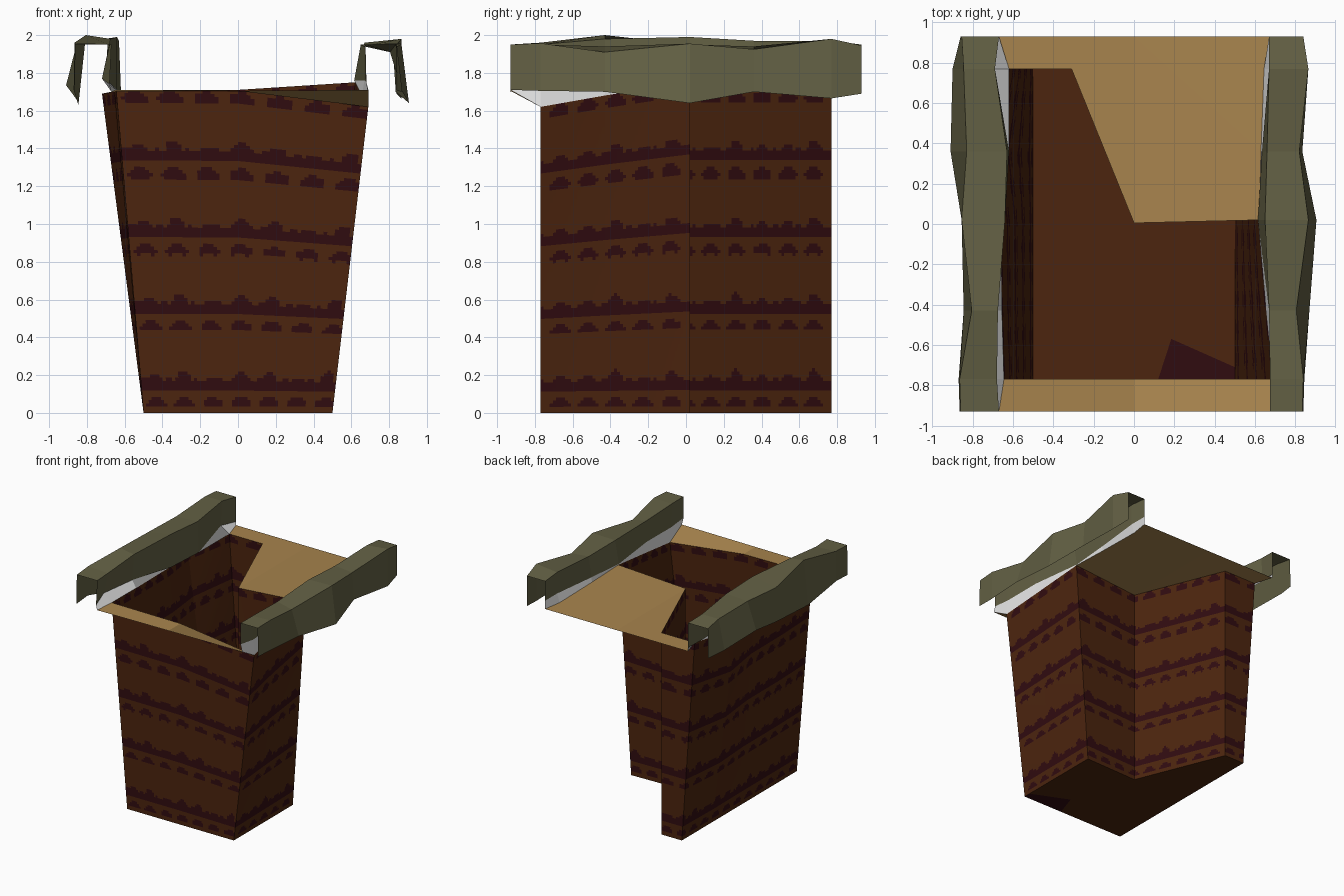
import bpy, bmesh, math
from mathutils import Vector

if "Cube" in bpy.data.objects:
    bpy.data.objects.remove(bpy.data.objects["Cube"])


def material(name, rgb):
    m = bpy.data.materials.new(name)
    m.diffuse_color = (*rgb, 1)
    m.use_nodes = True
    m.node_tree.nodes["Principled BSDF"].inputs["Base Color"].default_value = m.diffuse_color
    return m


BROWN = material("brown", (0.072, 0.018, 0.0045))
MAROON = material("dark_maroon", (0.030, 0.0035, 0.005))
TAN = material("tan", (0.39, 0.23, 0.075))
OLIVE = material("olive", (0.125, 0.118, 0.058))
WHITE = material("white", (0.8, 0.8, 0.8))


def finish(name, bm, mats):
    me = bpy.data.meshes.new(name)
    bm.to_mesh(me)
    bm.free()
    for m in mats:
        me.materials.append(m)
    ob = bpy.data.objects.new(name, me)
    bpy.context.collection.objects.link(ob)
    return ob


def polygons(name, polys, mats, indices=None):
    bm = bmesh.new()
    for i, poly in enumerate(polys):
        f = bm.faces.new([bm.verts.new(p) for p in poly])
        f.material_index = indices[i] if indices else 0
    bmesh.ops.remove_doubles(bm, verts=bm.verts, dist=1e-4)
    return finish(name, bm, mats)


def strip(name, a, b, mat):
    """Quads between two rows of points."""
    n = len(a) - 1
    polygons(name, [[a[i], a[i + 1], b[i + 1], b[i]] for i in range(n)], [mat])


# Stations along the two rails, front to back
YS = [-0.93, -0.77, -0.43, 0.02, 0.36, 0.77, 0.93]


def row(xs, zs):
    return [Vector(p) for p in zip(xs, YS, zs)]


# Rim edge, rail inner bottom, inner top, outer top, outer bottom
LEFT = [
    row([-.67, -.645, -.655, -.66, -.72, -.62, -.67], [1.70, 1.71, 1.70, 1.70, 1.69, 1.71, 1.71]),
    row([-.68, -.72, -.69, -.64, -.62, -.70, -.67], [1.74, 1.77, 1.76, 1.71, 1.71, 1.76, 1.74]),
    row([-.67, -.68, -.675, -.64, -.63, -.69, -.67], [1.95, 1.95, 1.98, 1.99, 1.97, 1.97, 1.95]),
    row([-.86, -.865, -.805, -.855, -.83, -.845, -.855], [1.95, 1.96, 2.0, 1.95, 1.96, 1.97, 1.95]),
    row([-.865, -.87, -.845, -.855, -.91, -.90, -.86], [1.70, 1.71, 1.63, 1.66, 1.735, 1.72, 1.70]),
]
RIGHT = [
    row([.69, .69, .655, .62, .63, .645, .67], [1.71, 1.62, 1.68, 1.75, 1.73, 1.71, 1.71]),
    row([.675, .68, .67, .615, .635, .67, .67], [1.77, 1.75, 1.76, 1.76, 1.77, 1.78, 1.78]),
    row([.675, .675, .67, .65, .66, .67, .67], [1.95, 1.95, 1.94, 1.95, 1.94, 1.96, 1.945]),
    row([.835, .84, .805, .865, .82, .865, .84], [1.95, 1.957, 1.91, 1.955, 1.925, 1.98, 1.945]),
    row([.84, .845, .87, .905, .835, .865, .84], [1.71, 1.705, 1.70, 1.64, 1.70, 1.665, 1.69]),
]

# Rails (open folded strips) and the white strips joining them to the rim
for side, rows in (("left", LEFT), ("right", RIGHT)):
    strip(side + "_rim_strip", rows[0], rows[1], WHITE)
    polys = []
    for a, b in zip(rows[1:], rows[2:]):
        polys += [[a[i], a[i + 1], b[i + 1], b[i]] for i in range(len(YS) - 1)]
    polygons(side + "_rail", polys, [OLIVE])

# Wall outline: bottom and matching top points, anticlockwise
L, R = LEFT[0], RIGHT[0]
front_mid = Vector((0, -0.77, 1.705))
notch = Vector((0, 0.005, 1.71))
back_step = Vector((-0.31, 0.77, 1.71))
top = [L[1], front_mid, R[1], R[2], R[3], notch, back_step, L[5], L[4], L[3], L[2]]
bottom = [Vector((0.5 * ((p.x > 0.4) - (p.x < -0.4)) or p.x, p.y, 0)) for p in top]


def is_pattern(s, v):
    """Scalloped band with a row of blobs below it, repeated up the wall."""
    f = (v * 4.22) % 1
    n = math.floor(s / 0.147)
    p = (s / 0.147) % 1 - 0.5
    bump = (0.09 + 0.05 * math.sin(n * 2.3)) * math.sqrt(max(0, 1 - (p / 0.24) ** 2))
    small = 0.035 * max(0, math.sin(s * 95))
    if 0.30 < f < 0.43 + max(bump, small):
        return True
    c = 0.14 - 0.35 * p * p
    return abs(p) < 0.36 and abs(f - c) < 0.07 * math.sqrt(1 - (p / 0.36) ** 2)


# Patterned walls
bm = bmesh.new()
ROWS, s0 = 101, 0.0
for k in range(len(top)):
    j = (k + 1) % len(top)
    length = (bottom[j] - bottom[k]).length
    cols = max(2, round(length / 0.016))
    grid = []
    for c in range(cols + 1):
        lo = bottom[k].lerp(bottom[j], c / cols)
        hi = top[k].lerp(top[j], c / cols)
        grid.append([bm.verts.new(lo.lerp(hi, r / ROWS)) for r in range(ROWS + 1)])
    for c in range(cols):
        for r in range(ROWS):
            f = bm.faces.new([grid[c][r], grid[c + 1][r], grid[c + 1][r + 1], grid[c][r + 1]])
            f.material_index = int(is_pattern(s0 + (c + 0.5) / cols * length, (r + 0.5) / ROWS))
    s0 += length
bmesh.ops.remove_doubles(bm, verts=bm.verts, dist=1e-4)
finish("patterned_walls", bm, [BROWN, MAROON])

# Floor with a dark corner patch
patch = [Vector((0.5, -0.71, 0)), Vector((0.185, -0.57, 0)), Vector((0.12, -0.77, 0))]
front_left = [bottom[0], bottom[1], patch[2], patch[1], patch[0]]
polygons("floor", [front_left + bottom[3:], [patch[2], bottom[2], patch[0], patch[1]]],
         [BROWN, MAROON], [0, 1])

# Tan ledges at the front and back of the rim
strip("front_ledge", [L[0], Vector((0, -0.93, 1.705)), R[0]], [L[1], front_mid, R[1]], TAN)
back_mid = Vector((0, 0.93, 1.71))
polygons("back_ledge", [
    [L[5], back_step, back_mid, L[6]],
    [back_step, notch, back_mid],
    [notch, R[3], R[4], back_mid],
    [R[4], R[5], R[6], back_mid],
], [TAN])
